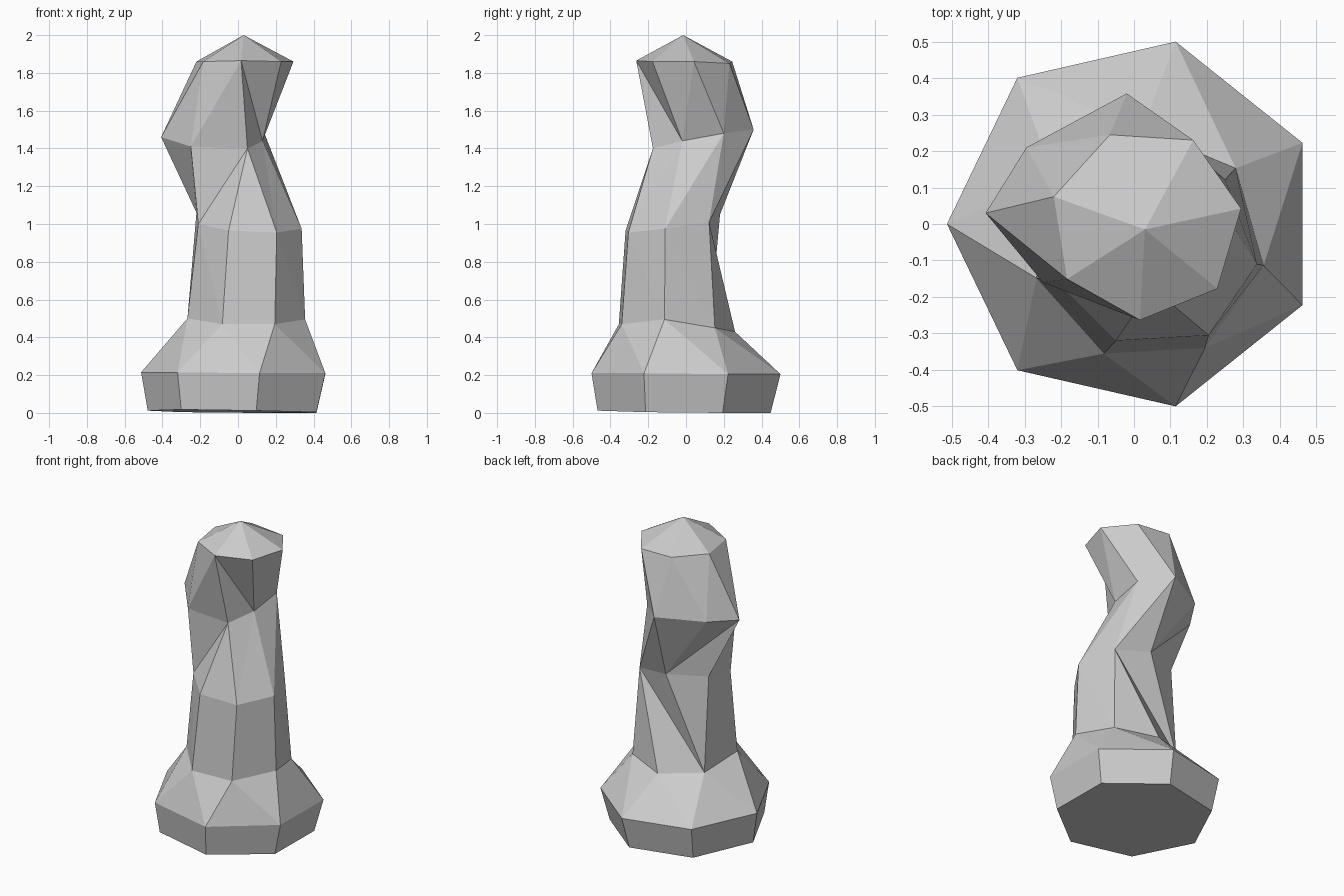
import bpy, math

if "Cube" in bpy.data.objects:
    bpy.data.objects.remove(bpy.data.objects["Cube"])

N = 7


def regular_ring(cx, cy, radius, start_deg, heights):
    """Seven-sided ring; heights holds one z value per corner."""
    ring = []
    for i in range(N):
        a = math.radians(start_deg + 360 * i / N)
        ring.append((cx + radius * math.cos(a), cy + radius * math.sin(a), heights[i]))
    return ring


# Base, shoulder and head are regular heptagons; the bent shaft rings are irregular
foot = regular_ring(-0.008, -0.01, 0.47, 180, [.012, .018, .012, .004, 0, 0, .004])
rim = regular_ring(0, 0, 0.513, 180, [.215, .215, .21, .21, .205, .205, .21])
shoulder = regular_ring(0.04, -0.06, 0.32, 196, [.50, .47, .47, .495, .45, .43, .45])
waist = [(-.21, -.16, 1.0), (-.05, -.32, .965), (.205, -.305, .955), (.337, -.11, .975),
         (.25, .122, 1.01), (.02, .18, 1.05), (-.22, .08, 1.06)]
bend = [(-.407, .03, 1.46), (-.25, -.16, 1.41), (.05, -.175, 1.40), (.13, -.02, 1.44),
        (.14, .20, 1.48), (-.02, .358, 1.50), (-.295, .21, 1.485)]
head = regular_ring(0.033, 0.0, 0.264, 163.5, [1.86, 1.86, 1.865, 1.86, 1.86, 1.85, 1.86])
rings = [foot, rim, shoulder, waist, bend, head]

# Triangle order between rings: start corner of upper ring, then l = step lower, u = step upper
stitches = [
    (0, None),
    (0, "lu" * N),
    (0, "lululululluulu"),
    (1, "ullulululuulul"),
    (0, "ululluulululul"),
]

verts = [p for ring in rings for p in ring] + [(0.03, -0.015, 2.0)]
faces = [tuple(reversed(range(N)))]
for k, (shift, steps) in enumerate(stitches):
    low, up = k * N, (k + 1) * N
    if steps is None:
        faces += [(low + i, low + (i + 1) % N, up + (i + 1) % N, up + i) for i in range(N)]
        continue
    l, u = 0, shift
    for s in steps:
        a, b = low + l % N, up + u % N
        if s == "l":
            l += 1
            faces.append((a, low + l % N, b))
        else:
            u += 1
            faces.append((a, up + u % N, b))

# Pointed cap
top, apex = (len(rings) - 1) * N, len(verts) - 1
faces += [(top + i, top + (i + 1) % N, apex) for i in range(N)]

mesh = bpy.data.meshes.new("twisted_pillar")
mesh.from_pydata(verts, [], faces)
mesh.update()
bpy.context.collection.objects.link(bpy.data.objects.new("twisted_pillar", mesh))
